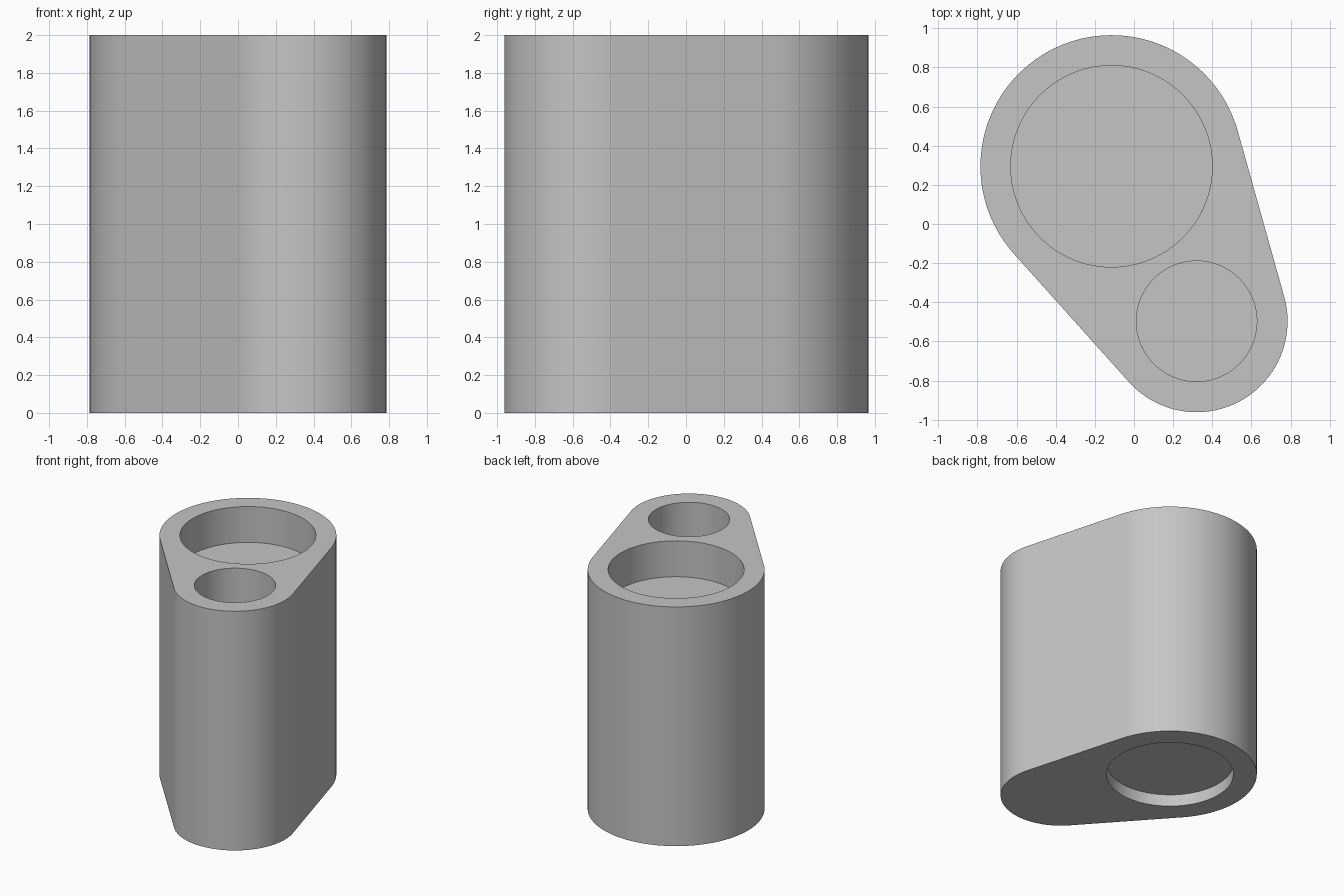
import bpy
import bmesh
import math
from mathutils import Vector

if "Cube" in bpy.data.objects:
    bpy.data.objects.remove(bpy.data.objects["Cube"], do_unlink=True)

HEIGHT = 2.0
BIG, BIG_R = Vector((-0.115, 0.295)), 0.67
SMALL, SMALL_R = Vector((0.32, -0.497)), 0.465

grey = bpy.data.materials.new("plain grey")
grey.use_nodes = True
colour = (0.56, 0.56, 0.56, 1)
grey.diffuse_color = colour
grey.node_tree.nodes["Principled BSDF"].inputs["Base Color"].default_value = colour


def arc(centre, radius, start, end, steps):
    angles = [start + (end - start) * i / steps for i in range(steps + 1)]
    return [centre + radius * Vector((math.cos(a), math.sin(a))) for a in angles]


def prism(name, outline, bottom, top):
    bm = bmesh.new()
    face = bm.faces.new([bm.verts.new((p.x, p.y, bottom)) for p in outline])
    side = bmesh.ops.extrude_face_region(bm, geom=[face])
    moved = [v for v in side["geom"] if isinstance(v, bmesh.types.BMVert)]
    bmesh.ops.translate(bm, vec=(0, 0, top - bottom), verts=moved)
    bmesh.ops.recalc_face_normals(bm, faces=bm.faces)
    mesh = bpy.data.meshes.new(name)
    bm.to_mesh(mesh)
    bm.free()
    mesh.materials.append(grey)
    obj = bpy.data.objects.new(name, mesh)
    bpy.context.collection.objects.link(obj)
    return obj


# Body: two round ends joined by their outer tangents
axis = SMALL - BIG
heading = math.atan2(axis.y, axis.x)
spread = math.acos((BIG_R - SMALL_R) / axis.length)
outline = arc(BIG, BIG_R, heading + spread, heading - spread + math.tau, 80)
outline += arc(SMALL, SMALL_R, heading - spread, heading + spread, 56)
body = prism("holder_body", outline, 0, HEIGHT)

# Round pockets: shallow and deep in the top, a recess underneath
pockets = [
    ("large_pocket", BIG, 0.515, HEIGHT - 0.3, HEIGHT + 0.1),
    ("small_pocket", SMALL, 0.308, 0.2, HEIGHT + 0.1),
    ("base_recess", BIG, 0.49, -0.1, 0.1),
]
cutters = []
for name, centre, radius, bottom, top in pockets:
    cutter = prism(name + "_cutter", arc(centre, radius, 0, math.tau, 96)[:-1], bottom, top)
    cutter.hide_render = True
    cutters.append(cutter)
    cut = body.modifiers.new(name, "BOOLEAN")
    cut.operation = "DIFFERENCE"
    cut.solver = "EXACT"
    cut.object = cutter

# Apply the cuts, then drop the helpers
bpy.ops.object.select_all(action="DESELECT")
body.select_set(True)
bpy.context.view_layer.objects.active = body
for name, *_ in pockets:
    bpy.ops.object.modifier_apply(modifier=name)
for cutter in cutters:
    bpy.data.objects.remove(cutter, do_unlink=True)

bpy.ops.object.shade_smooth_by_angle(angle=math.radians(30))
